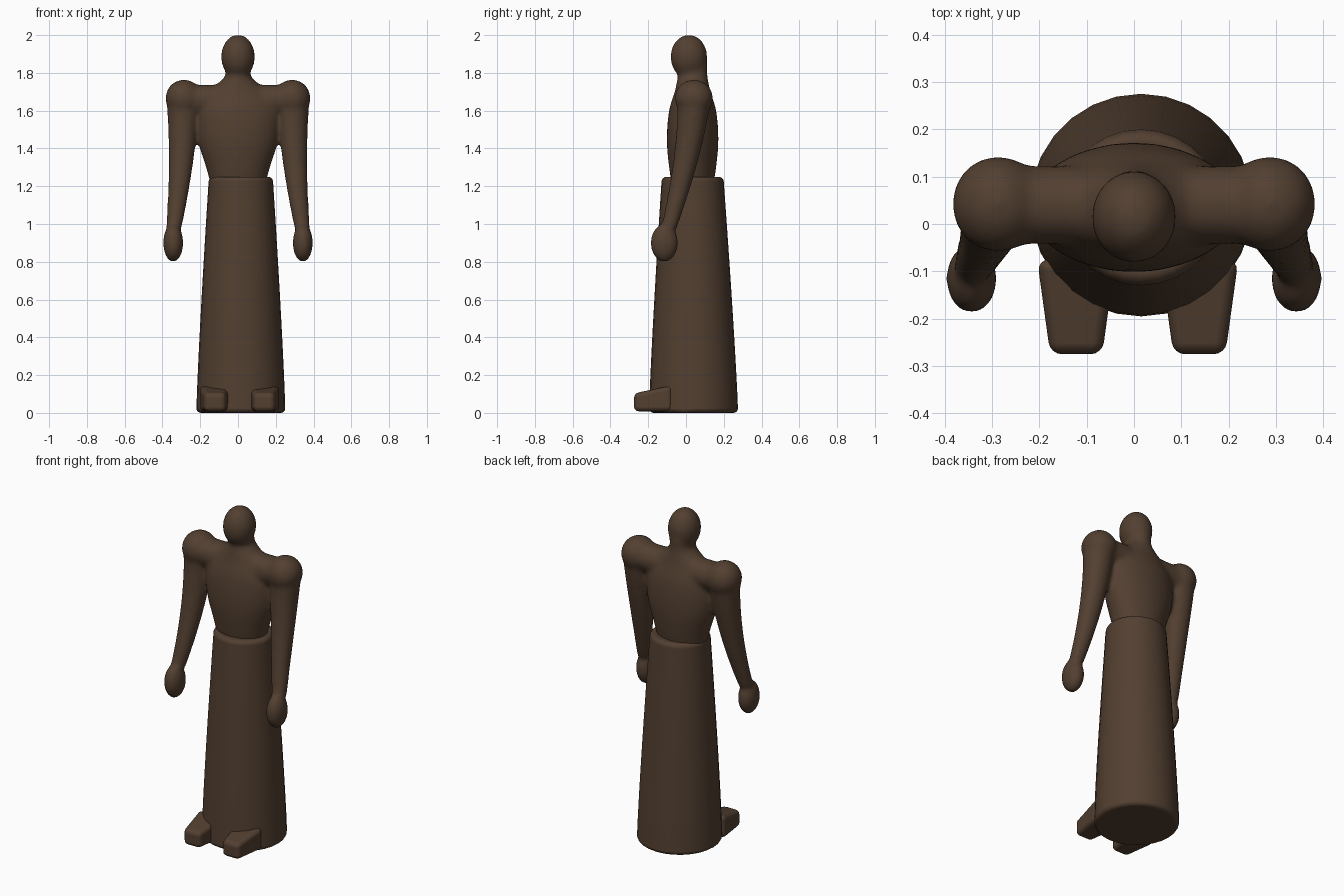
import bpy, bmesh
from math import cos, sin, pi
from mathutils import Matrix, Vector

cube = bpy.data.objects.get("Cube")
if cube:
    bpy.data.objects.remove(cube, do_unlink=True)

brown = bpy.data.materials.new("brown_cloth")
brown.use_nodes = True
brown.diffuse_color = (0.085, 0.05, 0.03, 1)
shader = brown.node_tree.nodes["Principled BSDF"]
shader.inputs["Base Color"].default_value = brown.diffuse_color
shader.inputs["Roughness"].default_value = 0.7


def smooth_rows(rows, steps=5):
    """Sample a smooth curve that passes through every row of numbers."""
    rows = [Vector(row) for row in rows]
    padded = [rows[0]] + rows + [rows[-1]]
    samples = []
    for before, start, end, after in zip(padded, padded[1:], padded[2:], padded[3:]):
        leave, arrive = (end - before) / 2, (after - start) / 2
        for k in range(steps):
            t = k / steps
            ease = t * t * (3 - 2 * t)
            samples.append(start.lerp(end, ease) + leave * t * (1 - t) ** 2
                           - arrive * t * t * (1 - t))
    return samples + [rows[-1]]


def loft(bm, sections, sides=28):
    """Skin a stack of level ellipses, each a centre and two radii."""
    rings = []
    for centre, width, depth in sections:
        angles = [2 * pi * i / sides for i in range(sides)]
        rings.append([bm.verts.new(Vector(centre) + Vector((width * cos(a), depth * sin(a), 0)))
                      for a in angles])
    for low, high in zip(rings, rings[1:]):
        for i in range(sides):
            bm.faces.new((low[i - 1], low[i], high[i], high[i - 1]))
    bm.faces.new(rings[0][::-1])
    bm.faces.new(rings[-1])


def ellipsoid(bm, centre, radii):
    placing = Matrix.Translation(centre) @ Matrix.Diagonal((*radii, 1))
    bmesh.ops.create_uvsphere(bm, u_segments=24, v_segments=16, radius=1, matrix=placing)


def finish(name, bm):
    """Turn the working mesh into a smooth shaded brown object."""
    bmesh.ops.recalc_face_normals(bm, faces=bm.faces[:])
    mesh = bpy.data.meshes.new(name)
    bm.to_mesh(mesh)
    bm.free()
    mesh.shade_smooth()
    mesh.materials.append(brown)
    obj = bpy.data.objects.new(name, mesh)
    bpy.context.collection.objects.link(obj)
    return obj


def round_edges(obj, width):
    bevel = obj.modifiers.new("rounded_edges", 'BEVEL')
    bevel.width = width
    bevel.segments = 4
    bevel.limit_method = 'ANGLE'
    bevel.harden_normals = True


# Torso and neck: height, half width, half depth
bm = bmesh.new()
torso = [(1.15, 0.13, 0.1), (1.3, 0.17, 0.125), (1.45, 0.215, 0.137),
         (1.6, 0.22, 0.125), (1.7, 0.16, 0.095), (1.78, 0.07, 0.08), (1.85, 0.07, 0.08)]
loft(bm, [((0, 0.035, height), width, depth) for height, width, depth in smooth_rows(torso)])

# Head
ellipsoid(bm, (0, 0.015, 1.885), (0.09, 0.098, 0.118))

# Shoulder yoke
yoke = Matrix.Translation((0, 0.04, 1.655)) @ Matrix.Rotation(pi / 2, 4, 'Y')
bmesh.ops.create_cone(bm, cap_ends=True, segments=24, radius1=0.083, radius2=0.083,
                      depth=0.6, matrix=yoke)

# Shoulder caps, arms that swing forward, and closed hands
for side in (-1, 1):
    ellipsoid(bm, (side * 0.287, 0.042, 1.665), (0.098, 0.102, 0.1))
    arm = []
    for k in range(17):
        t = k / 16
        centre = (side * (0.29 + 0.05 * t * t), 0.042 - 0.132 * t ** 1.5, 1.66 - 0.68 * t)
        radius = 0.088 - 0.046 * t
        arm.append((centre, radius, radius))
    loft(bm, arm)
    ellipsoid(bm, (side * 0.343, -0.115, 0.9), (0.054, 0.074, 0.102))

# Fuse the upper body into one soft skin
body = finish("upper_body", bm)
fuse = body.modifiers.new("fuse", 'REMESH')
fuse.mode = 'VOXEL'
fuse.voxel_size = 0.012
fuse.use_smooth_shade = True
soften = body.modifiers.new("soften", 'SMOOTH')
soften.factor = 0.5
soften.iterations = 12

# Long skirt, flaring gently to the hem
bm = bmesh.new()
skirt = []
for k in range(11):
    t = k / 10
    radius = 0.236 - 0.067 * t ** 1.2
    skirt.append(((0.015, 0.04 - 0.005 * t, 1.25 * t), radius, radius - 0.006 * t))
loft(bm, skirt)
round_edges(finish("skirt", bm), 0.025)

# Blunt feet, wider and taller where they leave the hem
for name, x in (("right_foot", -0.122), ("left_foot", 0.138)):
    bm = bmesh.new()
    block = Matrix.Translation((x, -0.175, 0.056)) @ Matrix.Diagonal((0.11, 0.2, 0.095, 1))
    bmesh.ops.create_cube(bm, size=1, matrix=block)
    for vert in bm.verts:
        if vert.co.y > -0.175:
            vert.co.x = x + (vert.co.x - x) * 1.5
            vert.co.z *= 1.4 if vert.co.z > 0.05 else 1
    round_edges(finish(name, bm), 0.025)
